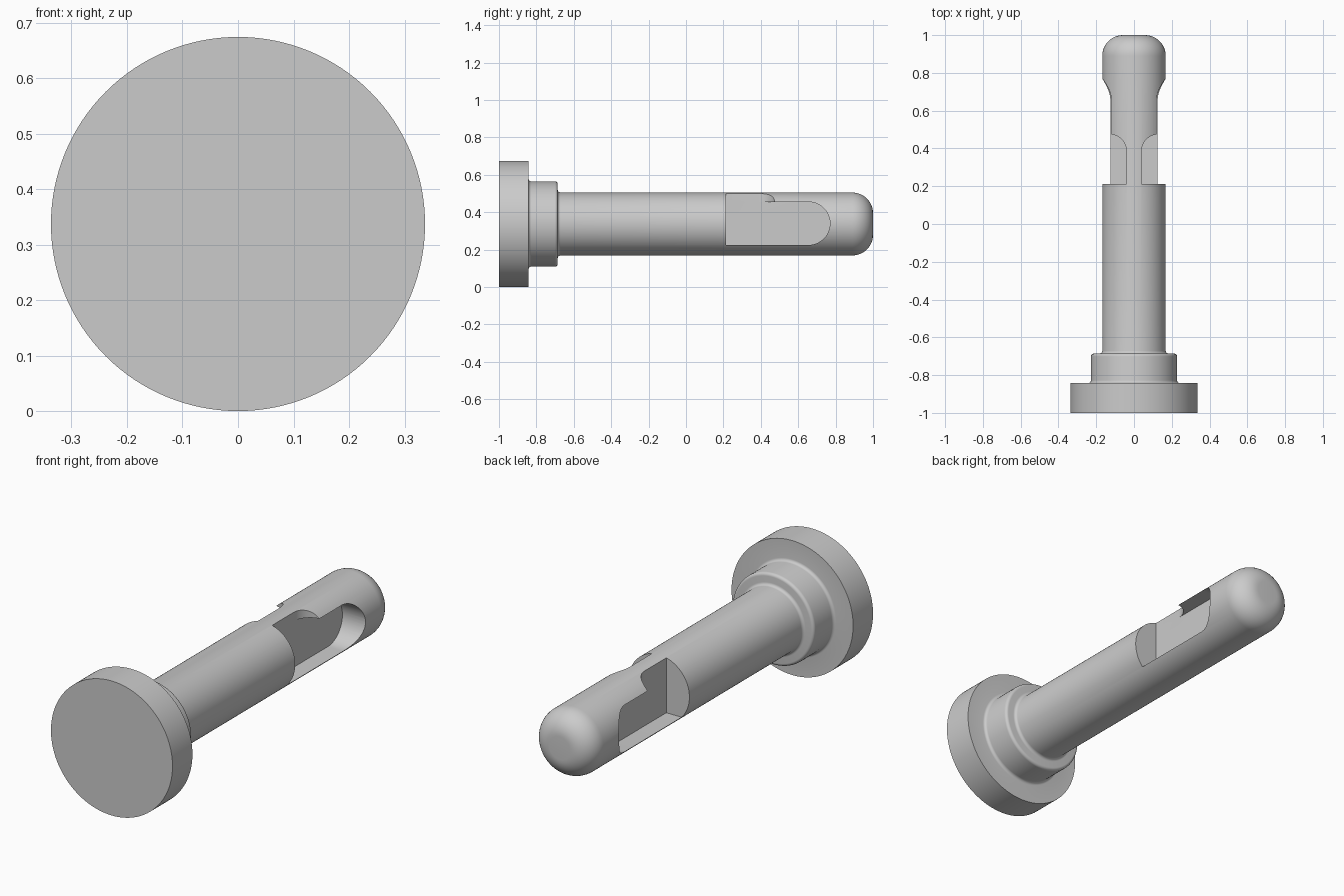
import bpy, bmesh, math
from mathutils import Vector

cube = bpy.data.objects.get("Cube")
if cube:
    bpy.data.objects.remove(cube, do_unlink=True)

AXIS_Z = 0.337
R_HEAD, R_COLLAR, R_SHAFT = 0.337, 0.228, 0.168
DEPTH, SLOT_START = 0.04, 0.213

steel = bpy.data.materials.new("steel_grey")
steel.use_nodes = True
steel.diffuse_color = (0.6, 0.6, 0.6, 1)
steel.node_tree.nodes["Principled BSDF"].inputs["Base Color"].default_value = (0.6, 0.6, 0.6, 1)


def arc(cx, cy, r, start, end, steps):
    """Points on a circular arc, angles in degrees."""
    return [(cx + r * math.cos(math.radians(start + (end - start) * i / steps)),
             cy + r * math.sin(math.radians(start + (end - start) * i / steps)))
            for i in range(steps + 1)]


def to_object(bm, name):
    bmesh.ops.recalc_face_normals(bm, faces=bm.faces)
    mesh = bpy.data.meshes.new(name)
    bm.to_mesh(mesh)
    bm.free()
    mesh.materials.append(steel)
    obj = bpy.data.objects.new(name, mesh)
    bpy.context.collection.objects.link(obj)
    return obj


def prism(name, points, direction):
    """Extrude a flat outline along a direction."""
    bm = bmesh.new()
    face = bm.faces.new([bm.verts.new(p) for p in points])
    new = bmesh.ops.extrude_face_region(bm, geom=[face])["geom"]
    bmesh.ops.translate(bm, vec=Vector(direction),
                        verts=[v for v in new if isinstance(v, bmesh.types.BMVert)])
    return to_object(bm, name)


# Turned body: (radius, y) profile of head, collar and round-nosed shaft
f = 0.015
profile = [(0, -1), (R_HEAD, -1), (R_HEAD, -0.842)]
profile += arc(R_COLLAR + f, -0.842 + f, f, 270, 180, 5)
profile += arc(R_COLLAR - f, -0.686 - f, f, 0, 90, 5)
profile += arc(R_SHAFT + f, -0.686 + f, f, 270, 180, 5)
profile += arc(R_SHAFT - 0.11, 0.89, 0.11, 0, 90, 12)
profile += [(0, 1)]

bm = bmesh.new()
verts = [bm.verts.new((r, y, AXIS_Z)) for r, y in profile]
edges = [bm.edges.new(pair) for pair in zip(verts, verts[1:])]
bmesh.ops.spin(bm, geom=verts + edges, cent=(0, 0, AXIS_Z), axis=(0, 1, 0),
               angle=2 * math.pi, steps=128)
bmesh.ops.remove_doubles(bm, verts=bm.verts, dist=0.0002)
pin = to_object(bm, "locking_pin")

# Side pockets with a round end, and entry notches opening through the top
pocket = [(SLOT_START, 0.225)] + arc(0.655, 0.34, 0.115, -90, 90, 24) + [(SLOT_START, 0.455)]
notch = [(DEPTH, SLOT_START)] + arc(0.13, 0.385, 0.09, 180, 90, 14) + [(0.3, 0.475), (0.3, SLOT_START)]
cutters = []
for side, label in ((1, "left"), (-1, "right")):
    cutters.append(prism(label + "_pocket_cutter",
                         [(side * DEPTH, y, z) for y, z in pocket], (side * 0.26, 0, 0)))
    cutters.append(prism(label + "_notch_cutter",
                         [(side * x, y, 0.36) for x, y in notch], (0, 0, 0.3)))

bpy.ops.object.select_all(action="DESELECT")
pin.select_set(True)
bpy.context.view_layer.objects.active = pin
for cutter in cutters:
    cut = pin.modifiers.new(cutter.name, "BOOLEAN")
    cut.operation, cut.solver, cut.object = "DIFFERENCE", "EXACT", cutter
    bpy.ops.object.modifier_apply(modifier=cut.name)
    bpy.data.objects.remove(cutter, do_unlink=True)

bpy.ops.object.shade_smooth_by_angle(angle=math.radians(30))
